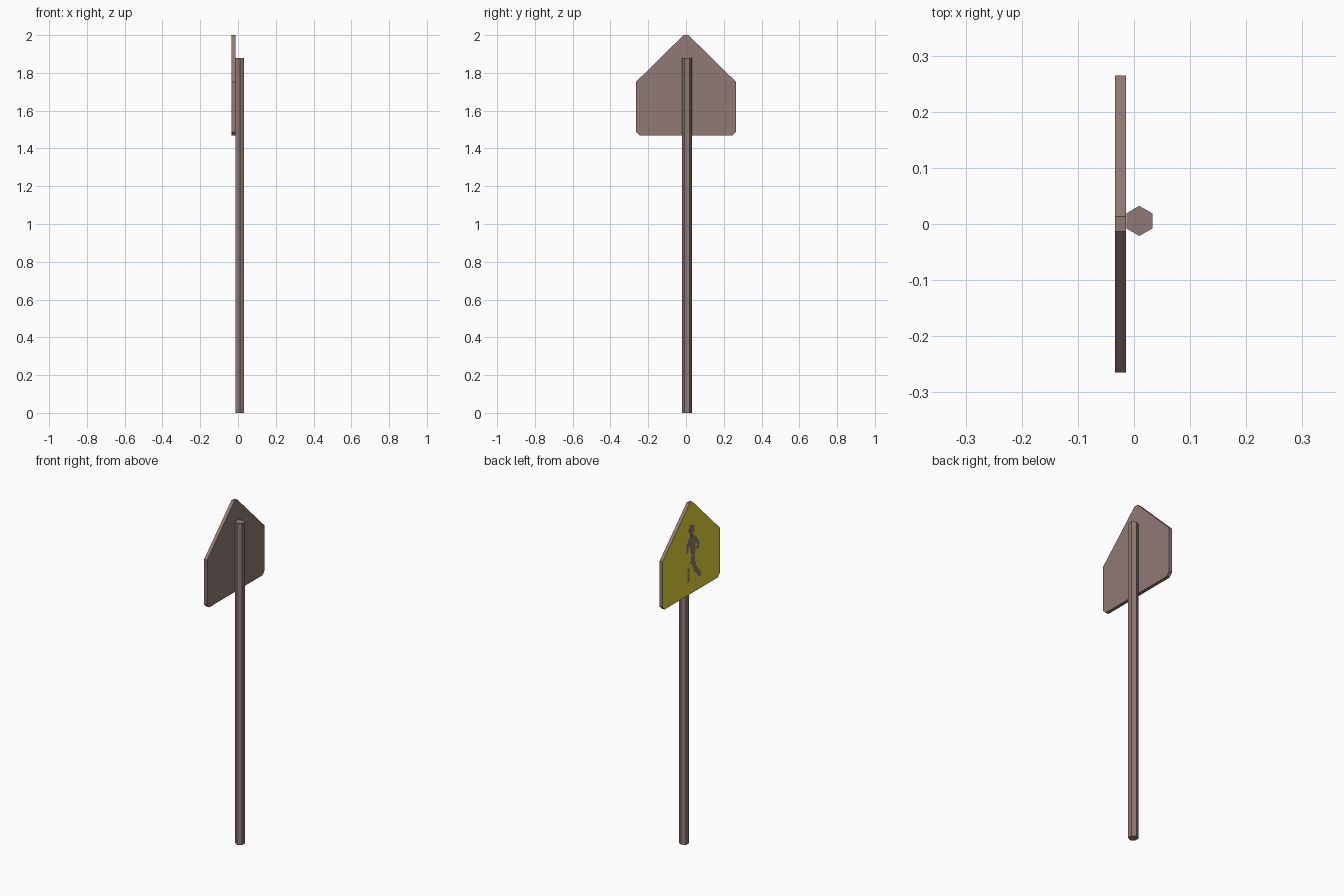
import bpy, bmesh, math
from mathutils import Vector

if "Cube" in bpy.data.objects:
    bpy.data.objects.remove(bpy.data.objects["Cube"])


def material(name, rgb):
    m = bpy.data.materials.new(name)
    m.diffuse_color = (*rgb, 1)
    m.use_nodes = True
    m.node_tree.nodes["Principled BSDF"].inputs["Base Color"].default_value = m.diffuse_color
    return m


BROWN = material("weathered_brown", (0.275, 0.195, 0.175))
YELLOW = material("sign_yellow", (0.76, 0.68, 0.04))


def make_object(name, bm, *mats):
    bmesh.ops.recalc_face_normals(bm, faces=bm.faces)
    me = bpy.data.meshes.new(name)
    bm.to_mesh(me)
    bm.free()
    for m in mats:
        me.materials.append(m)
    ob = bpy.data.objects.new(name, me)
    bpy.context.collection.objects.link(ob)
    return ob


def add_plate(bm, outline, x0, x1):
    """Extrude a (y, z) outline from x0 to x1."""
    f = bm.faces.new([bm.verts.new((x0, y, z)) for y, z in outline])
    ext = bmesh.ops.extrude_face_region(bm, geom=[f], use_keep_orig=True)
    for v in ext["geom"]:
        if isinstance(v, bmesh.types.BMVert):
            v.co.x = x1


def stroke(a, b, wa, wb):
    """Tapered limb outline from a to b with pointed-off ends."""
    a, b = Vector(a), Vector(b)
    d = (b - a).normalized()
    n = Vector((-d.y, d.x))
    return [a + n * wa, a - d * wa * 0.6, a - n * wa,
            b - n * wb, b + d * wb * 0.6, b + n * wb]


# hexagonal pole
bm = bmesh.new()
ring = [bm.verts.new((0.0095 + 0.0268 * math.sin(i * math.pi / 3),
                      0.0055 + 0.0268 * math.cos(i * math.pi / 3), 0)) for i in range(6)]
base = bm.faces.new(ring)
ext = bmesh.ops.extrude_face_region(bm, geom=[base], use_keep_orig=True)
for v in ext["geom"]:
    if isinstance(v, bmesh.types.BMVert):
        v.co.z = 1.88
make_object("pole", bm, BROWN)

# pentagonal sign plate with clipped corners, yellow on its -x face
half = [(0.013, 2.0), (0.265, 1.752), (0.265, 1.488), (0.245, 1.468)]
outline = half + [(-y, z) for y, z in reversed(half)]
bm = bmesh.new()
add_plate(bm, outline, -0.0335, -0.014)
plate = make_object("sign_plate", bm, BROWN, YELLOW)
for p in plate.data.polygons:
    p.material_index = 1 if p.normal.x < -0.9 else 0

# walking figure, thin raised plates
parts = [
    # head
    [(-0.007 + 0.027 * math.cos(i * math.pi / 4 + 0.39),
      1.842 + 0.027 * math.sin(i * math.pi / 4 + 0.39)) for i in range(8)],
    stroke((-0.009, 1.82), (-0.009, 1.79), 0.013, 0.013),     # neck
    stroke((-0.012, 1.785), (-0.02, 1.7), 0.034, 0.017),      # torso
    stroke((-0.02, 1.7), (-0.014, 1.645), 0.015, 0.019),      # hips
    stroke((0.012, 1.785), (0.034, 1.75), 0.013, 0.011),      # trailing upper arm
    stroke((0.034, 1.75), (0.034, 1.72), 0.011, 0.009),       # trailing forearm
    stroke((-0.03, 1.785), (-0.066, 1.74), 0.013, 0.011),     # leading upper arm
    stroke((-0.066, 1.74), (-0.058, 1.71), 0.011, 0.009),     # leading forearm
    stroke((-0.016, 1.655), (-0.035, 1.605), 0.018, 0.015),   # leading thigh
    stroke((-0.035, 1.605), (-0.085, 1.545), 0.015, 0.012),   # leading shin
    stroke((0.024, 1.62), (0.026, 1.545), 0.01, 0.01),        # trailing shin
]
bm = bmesh.new()
for i, outline in enumerate(parts):
    add_plate(bm, outline, -0.0342 + i * 0.00003, -0.033)
make_object("walking_figure", bm, BROWN)
